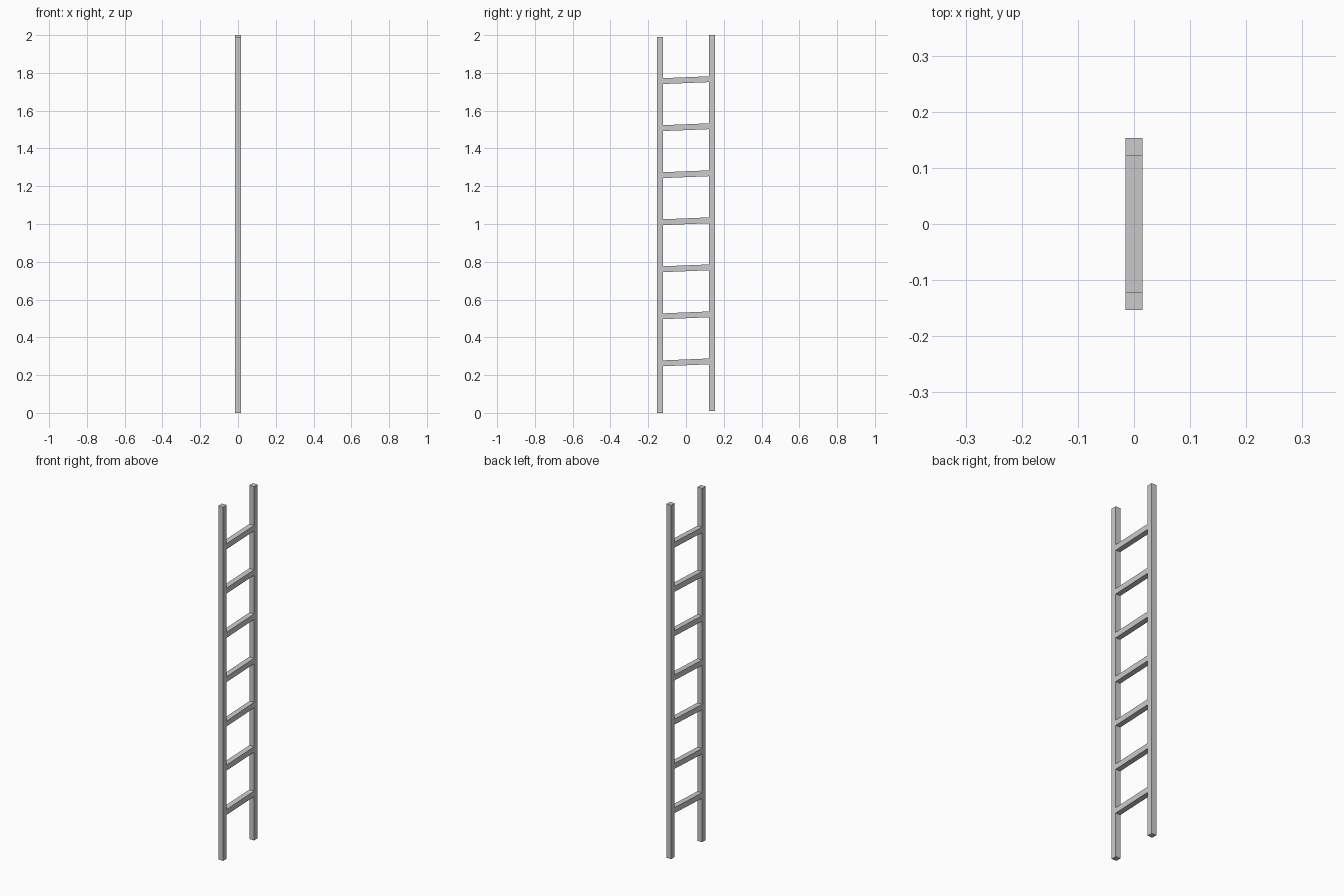
import bpy, bmesh

if "Cube" in bpy.data.objects:
    bpy.data.objects.remove(bpy.data.objects["Cube"])

HALF = 0.015             # half thickness of the square timber
INNER, OUTER = 0.122, 0.153
RISE = 0.01              # right rail sits slightly higher than the left


def bar(name, y0, y1, z0, z1, lift=0.0):
    """Box between y0..y1 and z0..z1; the y1 end is raised by lift."""
    bm = bmesh.new()
    bmesh.ops.create_cube(bm, size=1)
    for v in bm.verts:
        far = v.co.y > 0
        v.co = (v.co.x * 2 * HALF,
                y1 if far else y0,
                (z1 if v.co.z > 0 else z0) + (lift if far else 0))
    mesh = bpy.data.meshes.new(name)
    bm.to_mesh(mesh)
    bm.free()
    bpy.context.collection.objects.link(bpy.data.objects.new(name, mesh))


# Side rails
bar("left_rail", -OUTER, -INNER, 0, 2 - RISE)
bar("right_rail", INNER, OUTER, RISE, 2)

# Seven slightly sloping rungs, flush with the rails
for i in range(1, 8):
    z = 0.249 * i - 0.002
    bar(f"rung_{i}", -INNER, INNER, z, z + 0.031, RISE)
